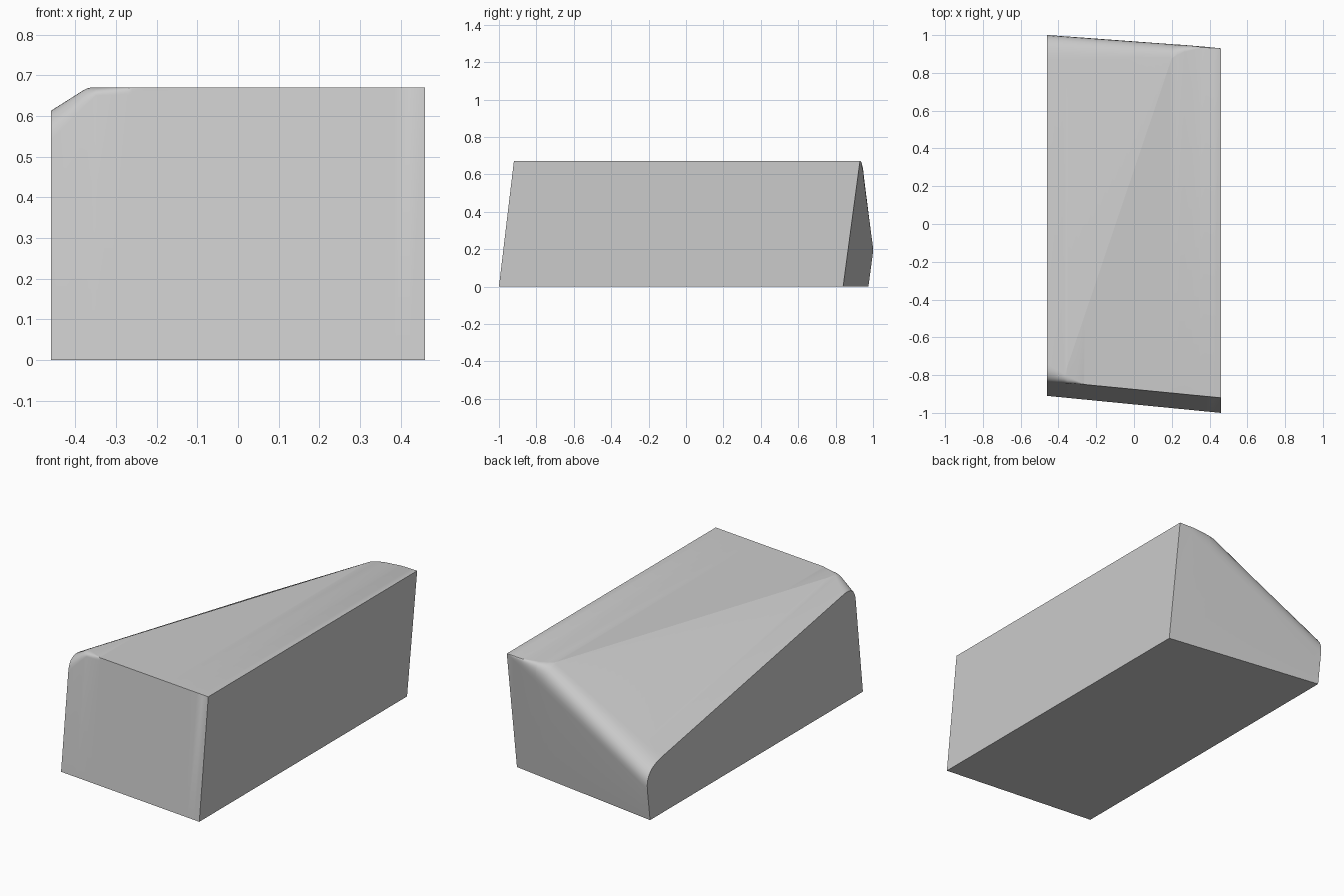
import bpy, bmesh, math

if "Cube" in bpy.data.objects:
    bpy.data.objects.remove(bpy.data.objects["Cube"])

HX, H = 0.46, 0.67      # half width, height
STEPS = 8               # segments across each rounded edge


def interp(x, knots):
    """Piecewise linear value through (x, value) knots in ascending x."""
    if x <= knots[0][0]:
        return knots[0][1]
    for (x0, v0), (x1, v1) in zip(knots, knots[1:]):
        if x <= x1:
            return v0 + (v1 - v0) * (x - x0) / (x1 - x0)
    return knots[-1][1]


# Leaning, skewed end walls
def front_y(x, z):
    return -1.0 + 0.119 * z + 0.098 * (HX - x)


def back_y(x, z):
    return 0.84 + 0.134 * z + 0.147 * (HX - x)


# Flat top that breaks along a diagonal into a slope down to the left
def diagonal_y(x):
    return -0.76 + (x + 0.355) / 0.339


def top_z(x, y):
    return min(H, H - 0.54 * (-0.355 + 0.339 * (y + 0.76) - x))


def sharp_corner(x, wall):
    z = H
    for _ in range(25):
        y = wall(x, z)
        z = top_z(x, y)
    return y, z


def rounded(p, c, q):
    """Curve from p to q, pulled toward corner c."""
    pts = []
    for i in range(STEPS + 1):
        t = i / STEPS
        pts.append(tuple((1 - t) ** 2 * a + 2 * t * (1 - t) * b + t * t * d
                         for a, b, d in zip(p, c, q)))
    return pts


# Where each rounded edge starts on the wall and ends on the top
FRONT_LOW = [(-HX, 0.54), (-0.35, 0.65), (HX, H)]
FRONT_TOP = [(-HX, -0.74), (-0.36, -0.80), (-0.26, -0.85), (HX, -0.92)]
BACK_LOW = [(-HX, 0.18), (HX, H)]
BACK_TOP = [(-HX, 0.87), (0.2, 0.88), (0.267, 0.912), (0.36, 0.932), (HX, 0.93)]


def section(x):
    """Front-to-back outline of the block at one x position."""
    zf, zb = interp(x, FRONT_LOW), interp(x, BACK_LOW)
    yf, yb = interp(x, FRONT_TOP), interp(x, BACK_TOP)
    yd = max(yf, min(yb, diagonal_y(x)))
    pts = [(front_y(x, 0), 0.0)]
    pts += rounded((front_y(x, zf), zf), sharp_corner(x, front_y), (yf, top_z(x, yf)))
    pts.append((yd, top_z(x, yd)))
    pts += rounded((yb, top_z(x, yb)), sharp_corner(x, back_y), (back_y(x, zb), zb))
    pts.append((back_y(x, 0), 0.0))
    return pts


# Loft the outlines from left to right
stations = {round(-HX + 2 * HX * i / 24, 4) for i in range(25)}
stations |= {-0.37, -0.36, -0.35, -0.26, 0.2, 0.267, 0.36}
bm = bmesh.new()
rings = [[bm.verts.new((x, y, z)) for y, z in section(x)] for x in sorted(stations)]
for a, b in zip(rings, rings[1:]):
    n = len(a)
    for i in range(n):
        j = (i + 1) % n
        bm.faces.new((a[i], b[i], b[j], a[j]))
bm.faces.new(rings[0])
bm.faces.new(rings[-1])
bmesh.ops.remove_doubles(bm, verts=bm.verts, dist=0.0005)
bmesh.ops.recalc_face_normals(bm, faces=bm.faces)

mesh = bpy.data.meshes.new("chamfered_block")
bm.to_mesh(mesh)
bm.free()
block = bpy.data.objects.new("chamfered_block", mesh)
bpy.context.collection.objects.link(block)
bpy.context.view_layer.objects.active = block
block.select_set(True)
bpy.ops.object.shade_smooth_by_angle(angle=math.radians(22))
